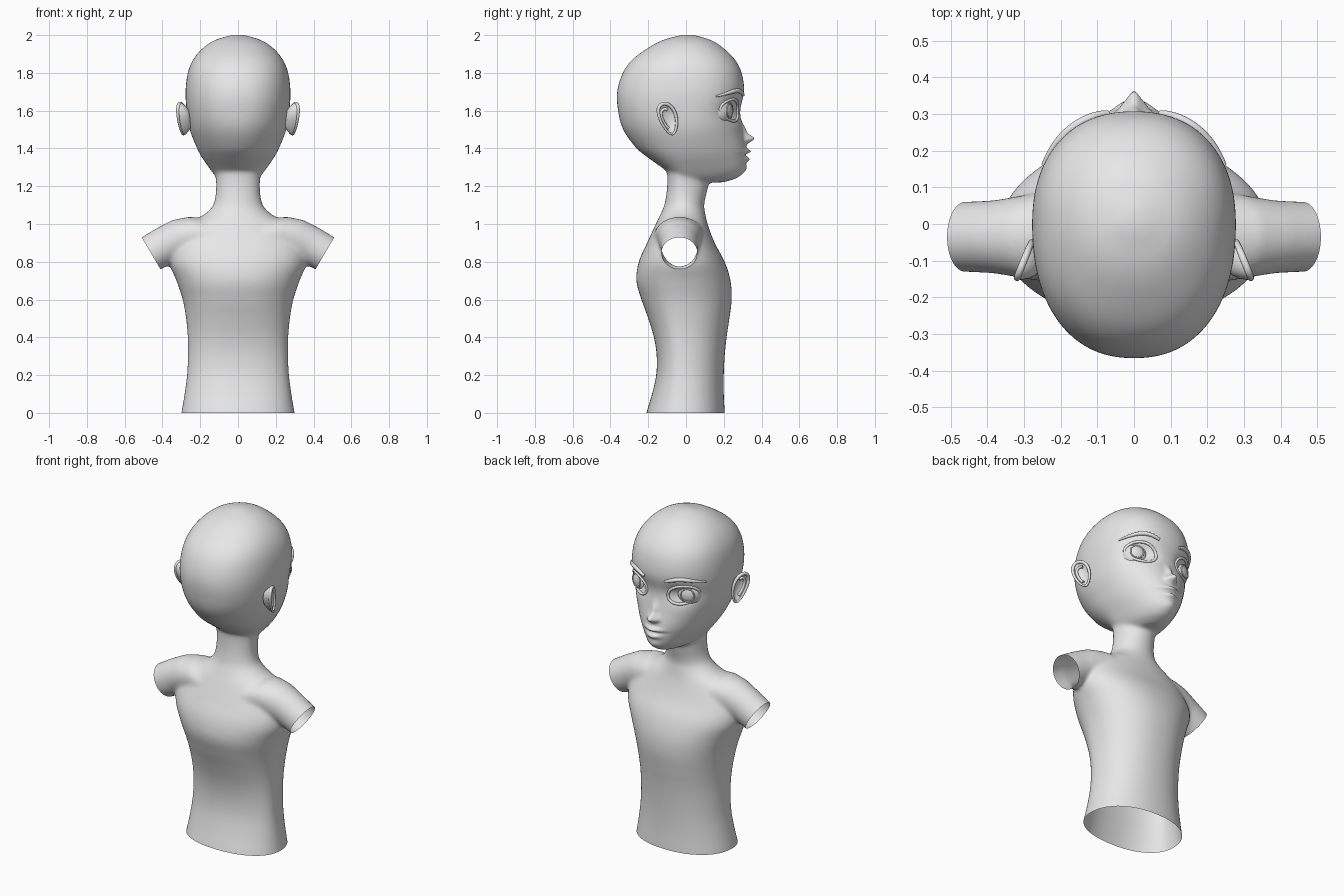
import bpy, bmesh, math
from mathutils import Vector, Matrix

if "Cube" in bpy.data.objects:
    bpy.data.objects.remove(bpy.data.objects["Cube"])

skin = bpy.data.materials.new("plain_grey")
skin.diffuse_color = (0.8, 0.8, 0.8, 1)
skin.use_nodes = True
skin.node_tree.nodes["Principled BSDF"].inputs["Base Color"].default_value = skin.diffuse_color


def add_object(name, bm):
    bmesh.ops.recalc_face_normals(bm, faces=bm.faces)
    me = bpy.data.meshes.new(name)
    bm.to_mesh(me)
    bm.free()
    return finish(name, me)


def finish(name, me):
    me.materials.clear()
    me.materials.append(skin)
    for p in me.polygons:
        p.use_smooth = True
    ob = bpy.data.objects.new(name, me)
    bpy.context.collection.objects.link(ob)
    return ob


def evaluated_mesh(ob):
    bpy.context.view_layer.update()
    dg = bpy.context.evaluated_depsgraph_get()
    return bpy.data.meshes.new_from_object(ob.evaluated_get(dg))


def sample(rows, z):
    """Catmull-Rom interpolation of a section table at height z."""
    i = 0
    while i < len(rows) - 2 and z > rows[i + 1][0]:
        i += 1
    a, b = rows[i], rows[i + 1]
    p, q = rows[max(i - 1, 0)], rows[min(i + 2, len(rows) - 1)]
    h = b[0] - a[0]
    t = min(max((z - a[0]) / h, 0), 1)
    out = []
    for k in range(1, 5):
        m0 = (b[k] - p[k]) / (b[0] - p[0]) * h
        m1 = (q[k] - a[k]) / (q[0] - a[0]) * h
        out.append((2*t**3 - 3*t*t + 1) * a[k] + (t**3 - 2*t*t + t) * m0
                   + (3*t*t - 2*t**3) * b[k] + (t**3 - t*t) * m1)
    return out


def skin_rings(bm, rings):
    loops = [[bm.verts.new(p) for p in r] for r in rings]
    n = len(loops[0])
    for a, b in zip(loops, loops[1:]):
        for i in range(n):
            j = (i + 1) % n
            bm.faces.new((a[i], a[j], b[j], b[i]))
    bm.faces.new(loops[0][::-1])
    bm.faces.new(loops[-1])


def section_loft(bm, rows, y0):
    rings = []
    for i, (a, b) in enumerate(zip(rows, rows[1:])):
        steps = 5
        for k in range(steps + (i == len(rows) - 2)):
            z = a[0] + (b[0] - a[0]) * k / steps
            w, yb, yf, n = sample(rows, z)
            ring = []
            for j in range(72):
                c, s = math.cos(j * math.tau / 72), math.sin(j * math.tau / 72)
                d = yf - y0 if s > 0 else y0 - yb
                ring.append((w * math.copysign(abs(c) ** (2 / n), c),
                             y0 + d * math.copysign(abs(s) ** (2 / n), s), z))
            rings.append(ring)
    skin_rings(bm, rings)


# height, half width, back, front, roundness exponent
TORSO = [(-.06, .31, -.225, .207, 2.2), (0, .30, -.21, .205, 2.2), (.1, .283, -.18, .2, 2.2),
         (.2, .27, -.158, .2, 2.2), (.3, .265, -.155, .205, 2.2), (.4, .266, -.17, .215, 2.2),
         (.5, .275, -.2, .23, 2.2), (.6, .293, -.236, .242, 2.2), (.7, .326, -.263, .236, 2.2),
         (.8, .365, -.25, .205, 2.2), (.9, .35, -.206, .152, 2.2), (1, .27, -.16, .114, 2.1),
         (1.05, .18, -.136, .103, 2), (1.1, .132, -.115, .096, 2), (1.2, .116, -.1, .118, 2),
         (1.32, .125, -.1, .13, 2)]
HEAD = [(1.22, .07, -.02, .20, 2), (1.24, .105, -.05, .265, 2), (1.27, .133, -.09, .302, 2),
        (1.3, .155, -.13, .317, 2), (1.35, .19, -.2, .32, 2), (1.4, .217, -.262, .322, 2),
        (1.5, .256, -.333, .3, 2.1), (1.6, .272, -.36, .287, 2.25), (1.7, .278, -.365, .308, 2.25),
        (1.8, .266, -.335, .295, 2.25), (1.87, .238, -.285, .26, 2.2), (1.93, .188, -.205, .2, 2.1),
        (1.975, .12, -.12, .13, 2), (2.002, .03, -.02, .04, 2)]


def face_y(x, z):
    w, yb, yf, n = sample(HEAD, z)
    return yf * max(1 - min(abs(x) / w, 1) ** n, 0) ** (1 / n)


# body: torso, neck, head and arm stubs fused into one skin
bm = bmesh.new()
section_loft(bm, TORSO, -.02)
section_loft(bm, HEAD, 0)
ARM_DIR = Vector((.862, 0, -.507))
for side in (-1, 1):
    rings = []
    for cx, cz, r, ry in ((.12, .93, .115, .14), (.2, .94, .115, .13), (.29, .925, .112, .115),
                          (.38, .888, .104, .1), (.46, .845, .099, .096), (.52, .81, .099, .096)):
        rings.append([(side * (cx + .507 * r * math.sin(a)), -.035 + ry * math.cos(a),
                       cz + .862 * r * math.sin(a))
                      for a in (k * math.tau / 40 for k in range(40))])
    skin_rings(bm, rings)
raw = add_object("body_source", bm)
mod = raw.modifiers.new("fuse", 'REMESH')
mod.mode = 'VOXEL'
mod.voxel_size = .0075
mod = raw.modifiers.new("soften", 'SMOOTH')
mod.factor = .5
mod.iterations = 35
body_mesh = evaluated_mesh(raw)
bpy.data.objects.remove(raw)

# face relief: x, z, amount, spread x, spread z
RELIEF = [(0, 1.452, .046, .024, .022), (0, 1.495, .018, .02, .04),
          (-.028, 1.445, .012, .014, .014), (.028, 1.445, .012, .014, .014),
          (0, 1.385, .022, .05, .012), (0, 1.366, -.008, .06, .006),
          (0, 1.343, .019, .04, .013), (0, 1.285, .008, .04, .025),
          (-.145, 1.6, -.032, .065, .052), (.145, 1.6, -.032, .065, .052)]
bm = bmesh.new()
bm.from_mesh(body_mesh)
for v in bm.verts:
    if v.co.y > .1 and v.co.z > 1.22:
        x, z = v.co.x, v.co.z
        v.co.y += sum(a * math.exp(-((x - cx) / sx) ** 2 - ((z - cz) / sz) ** 2)
                      for cx, cz, a, sx, sz in RELIEF)


def cut(faces, point, normal):
    geom = set(faces)
    for f in faces:
        geom.update(f.verts)
        geom.update(f.edges)
    bmesh.ops.bisect_plane(bm, geom=list(geom), plane_co=point, plane_no=normal, clear_outer=True)


# open waist and arm holes
cut([f for f in bm.faces if f.calc_center_median().z < .05], (0, 0, 0), (0, 0, -1))
for side in (-1, 1):
    cut([f for f in bm.faces if all(v.co.x * side > .375 and v.co.z > .6 for v in f.verts)],
        (side * .46, -.035, .845), (side * ARM_DIR.x, 0, ARM_DIR.z))
add_object("body", bm)


def tube(name, pts, radii, closed=False):
    cu = bpy.data.curves.new(name, 'CURVE')
    cu.dimensions = '3D'
    cu.bevel_depth = 1
    cu.bevel_resolution = 3
    cu.use_fill_caps = True
    sp = cu.splines.new('POLY')
    sp.points.add(len(pts) - 1)
    for p, co, r in zip(sp.points, pts, radii):
        p.co = (*co, 1)
        p.radius = r
    sp.use_cyclic_u = closed
    tmp = bpy.data.objects.new(name, cu)
    bpy.context.collection.objects.link(tmp)
    me = evaluated_mesh(tmp)
    bpy.data.objects.remove(tmp)
    return finish(name, me)


def ear_point(side, t, s, depth):
    v = .087 * math.sin(t) * s
    y = -.094 + .047 * math.cos(t) * (1 + .25 * math.sin(t)) * s - .25 * v
    x = .276 + (-.04 - y) * .4
    return (side * (x - depth * .92), y - depth * .39, 1.556 + v)


for side, tag in ((-1, "left"), (1, "right")):
    # eyeball and iris ring
    centre = Vector((side * .142, .163, 1.6))
    gaze = Vector((side * .4, .916, 0))
    bm = bmesh.new()
    bmesh.ops.create_uvsphere(bm, u_segments=32, v_segments=20, radius=.084,
                              matrix=Matrix.Translation(centre))
    add_object("eyeball_" + tag, bm)
    across = Vector((gaze.y, -gaze.x, 0))
    tube("iris_" + tag, [centre + gaze * .075 + across * (.038 * math.cos(a))
                         + Vector((0, 0, .038 * math.sin(a)))
                         for a in (k * math.tau / 32 for k in range(32))], [.004] * 32, True)
    # eyelids
    pts = []
    for k in range(40):
        a = k * math.tau / 40
        x = .145 + .075 * math.cos(a)
        z = 1.602 + .056 * math.sin(a) + .012 * math.cos(a)
        pts.append((side * x, face_y(x, z) - .008, z))
    tube("eyelids_" + tag, pts, [.008] * 40, True)
    # eyebrow
    pts, radii = [], []
    for k in range(21):
        t = k / 20
        x = .07 + .178 * t
        z = 1.68 + .028 * math.sin(math.pi * min(t * .95 + .03, 1)) - .006 * t
        pts.append((side * x, face_y(x, z) + .003, z))
        radii.append(.003 + .009 * math.sin(math.pi * (.12 + .85 * t)) ** .7)
    tube("eyebrow_" + tag, pts, radii)
    # ear bowl, rim and inner fold
    turn = [k * math.tau / 36 for k in range(36)]
    bm = bmesh.new()
    skin_rings(bm, [[ear_point(side, t, s, d) for t in turn]
                    for s, d in ((.3, .022), (.6, .016), (.85, .004), (1, 0), (.95, .012),
                                 (.75, .03), (.5, .045), (.2, .05))])
    add_object("ear_" + tag, bm)
    tube("ear_rim_" + tag, [ear_point(side, t, .93, 0) for t in turn],
         [.008 + .002 * math.sin(t) for t in turn], True)
    arc = [math.radians(70 + 10 * k) for k in range(19)]
    tube("ear_fold_" + tag, [ear_point(side, t, .6, .01) for t in arc], [.008] * 19)
